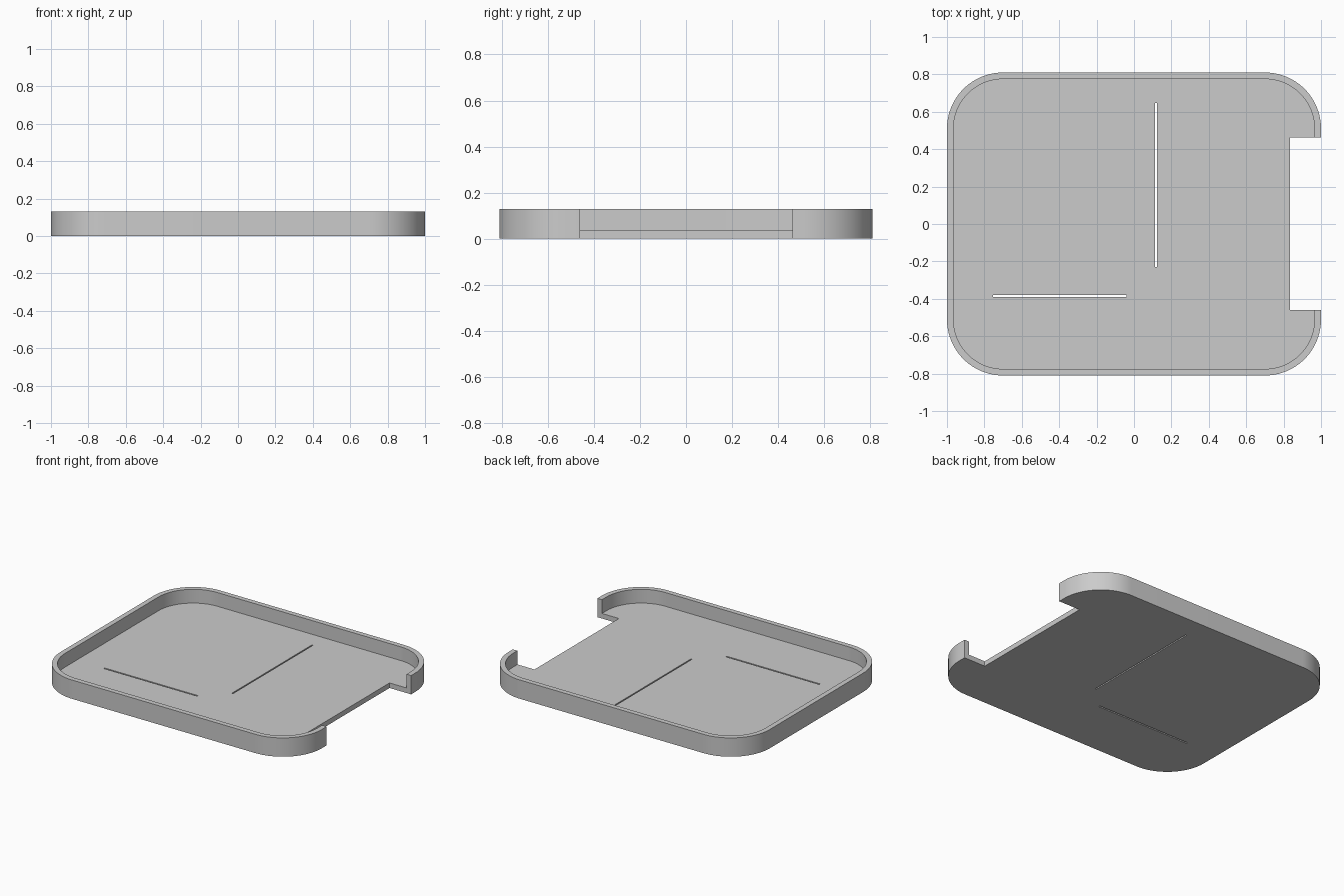
import bpy, bmesh, math

if "Cube" in bpy.data.objects:
    bpy.data.objects.remove(bpy.data.objects["Cube"])

WALL, FLOOR, HEIGHT, RADIUS = 0.035, 0.035, 0.13, 0.30


def rounded_outline(hx, hy, r, steps=24):
    """Counter-clockwise outline of a rounded rectangle."""
    pts = []
    for i, (sx, sy) in enumerate(((1, 1), (-1, 1), (-1, -1), (1, -1))):
        for k in range(steps + 1):
            a = math.radians(90 * i + 90 * k / steps)
            pts.append((sx * (hx - r) + r * math.cos(a), sy * (hy - r) + r * math.sin(a)))
    return pts


def box_outline(x0, x1, y0, y1):
    return [(x0, y0), (x1, y0), (x1, y1), (x0, y1)]


def prism(name, outline, z0, z1):
    """Extrude a flat outline between two heights."""
    bm = bmesh.new()
    base = bm.faces.new([bm.verts.new((x, y, z0)) for x, y in outline])
    top = bmesh.ops.extrude_face_region(bm, geom=[base])["geom"]
    for v in top:
        if isinstance(v, bmesh.types.BMVert):
            v.co.z = z1
    bmesh.ops.recalc_face_normals(bm, faces=bm.faces)
    mesh = bpy.data.meshes.new(name)
    bm.to_mesh(mesh)
    bm.free()
    obj = bpy.data.objects.new(name, mesh)
    bpy.context.collection.objects.link(obj)
    return obj


def cut(target, cutter):
    mod = target.modifiers.new("cut", "BOOLEAN")
    mod.operation, mod.solver, mod.object = "DIFFERENCE", "EXACT", cutter
    bpy.context.view_layer.objects.active = target
    bpy.ops.object.modifier_apply(modifier=mod.name)
    bpy.data.objects.remove(cutter)


# Tray body
tray = prism("tray", rounded_outline(1.0, 0.81, RADIUS), 0, HEIGHT)
grey = bpy.data.materials.new("grey")
grey.diffuse_color = (0.6, 0.6, 0.6, 1)
grey.use_nodes = True
grey.node_tree.nodes["Principled BSDF"].inputs["Base Color"].default_value = grey.diffuse_color
tray.data.materials.append(grey)

# Shallow recess inside the rim
cut(tray, prism("recess", rounded_outline(1.0 - WALL, 0.81 - WALL, RADIUS - WALL), FLOOR, 0.3))

# Side notch and the two thin slots through the floor
for name, bounds in (("notch", (0.835, 1.2, -0.46, 0.463)),
                     ("long_slot", (0.113, 0.122, -0.23, 0.647)),
                     ("short_slot", (-0.755, -0.04, -0.389, -0.379))):
    cut(tray, prism(name, box_outline(*bounds), -0.1, 0.3))

# Smooth corners, sharp rims
bpy.ops.object.select_all(action="DESELECT")
tray.select_set(True)
bpy.context.view_layer.objects.active = tray
bpy.ops.object.shade_smooth_by_angle(angle=math.radians(30))
